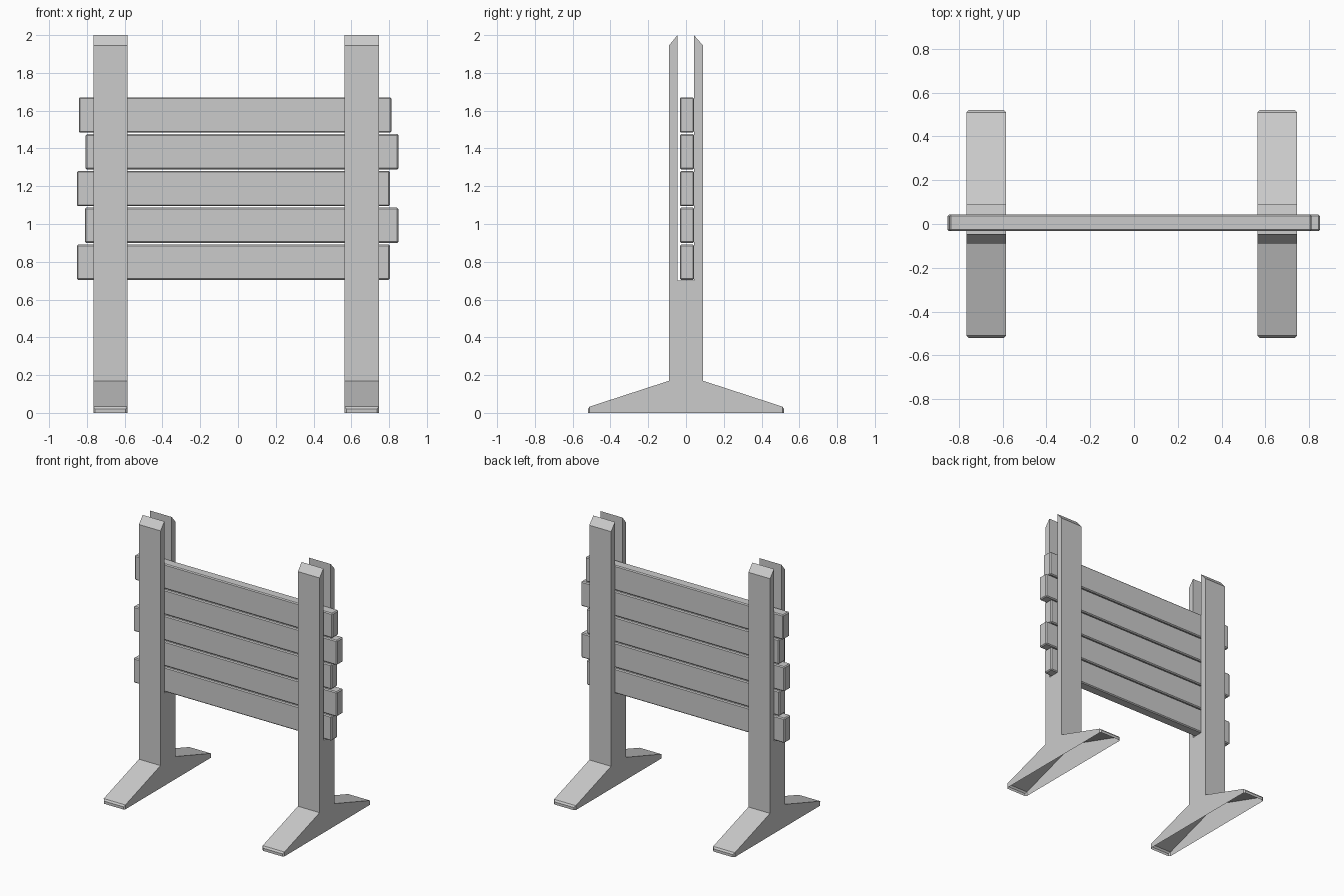
import bpy, bmesh

if "Cube" in bpy.data.objects:
    bpy.data.objects.remove(bpy.data.objects["Cube"])

def finish(bm, name):
    bmesh.ops.recalc_face_normals(bm, faces=bm.faces)
    mesh = bpy.data.meshes.new(name)
    bm.to_mesh(mesh)
    bm.free()
    obj = bpy.data.objects.new(name, mesh)
    bpy.context.collection.objects.link(obj)
    return obj

# Side profile (y, z): splayed foot, slotted post, slanted tips
PROFILE = [(-0.52, 0), (-0.52, 0.03), (-0.09, 0.17), (-0.09, 1.945),
           (-0.045, 2.0), (-0.045, 0.7), (0.042, 0.7), (0.042, 2.0),
           (0.09, 1.945), (0.09, 0.17), (0.52, 0.03), (0.52, 0)]

def slotted_post(name, x0, x1):
    bm = bmesh.new()
    face = bm.faces.new([bm.verts.new((x0, y, z)) for y, z in PROFILE])
    ext = bmesh.ops.extrude_face_region(bm, geom=[face])
    moved = [v for v in ext["geom"] if isinstance(v, bmesh.types.BMVert)]
    bmesh.ops.translate(bm, verts=moved, vec=(x1 - x0, 0, 0))
    bmesh.ops.recalc_face_normals(bm, faces=bm.faces)
    # Hollow underside
    under = [f for f in bm.faces if all(v.co.z < 0.001 for v in f.verts)]
    bmesh.ops.delete(bm, geom=under, context='FACES_ONLY')
    # Softened toe edges
    toes = [e for e in bm.edges
            if all(abs(v.co.y) > 0.51 for v in e.verts)
            and max(v.co.z for v in e.verts) > 0.02]
    bmesh.ops.bevel(bm, geom=toes, offset=0.01, segments=1,
                    affect='EDGES', profile=0.5)
    return finish(bm, name)

slotted_post("left_post", -0.766, -0.585)
slotted_post("right_post", 0.564, 0.746)

# Staggered planks stacked in the slots, top to bottom
LEFT_ENDS = [-0.843, -0.807, -0.853, -0.811, -0.853]
RIGHT_ENDS = [0.812, 0.85, 0.804, 0.849, 0.804]
for i, (x0, x1) in enumerate(zip(LEFT_ENDS, RIGHT_ENDS)):
    zc = 1.577 - i * 0.1947
    zc = 1.577 - i * (1.577 - 0.798) / 4
    bm = bmesh.new()
    bmesh.ops.create_cube(bm, size=1)
    bmesh.ops.scale(bm, vec=(x1 - x0, 0.076, 0.187), verts=bm.verts)
    bmesh.ops.translate(bm, vec=((x0 + x1) / 2, 0.005, zc), verts=bm.verts)
    bmesh.ops.bevel(bm, geom=bm.edges[:], offset=0.007, segments=1,
                    affect='EDGES', profile=0.5)
    finish(bm, f"plank_{i + 1}")
